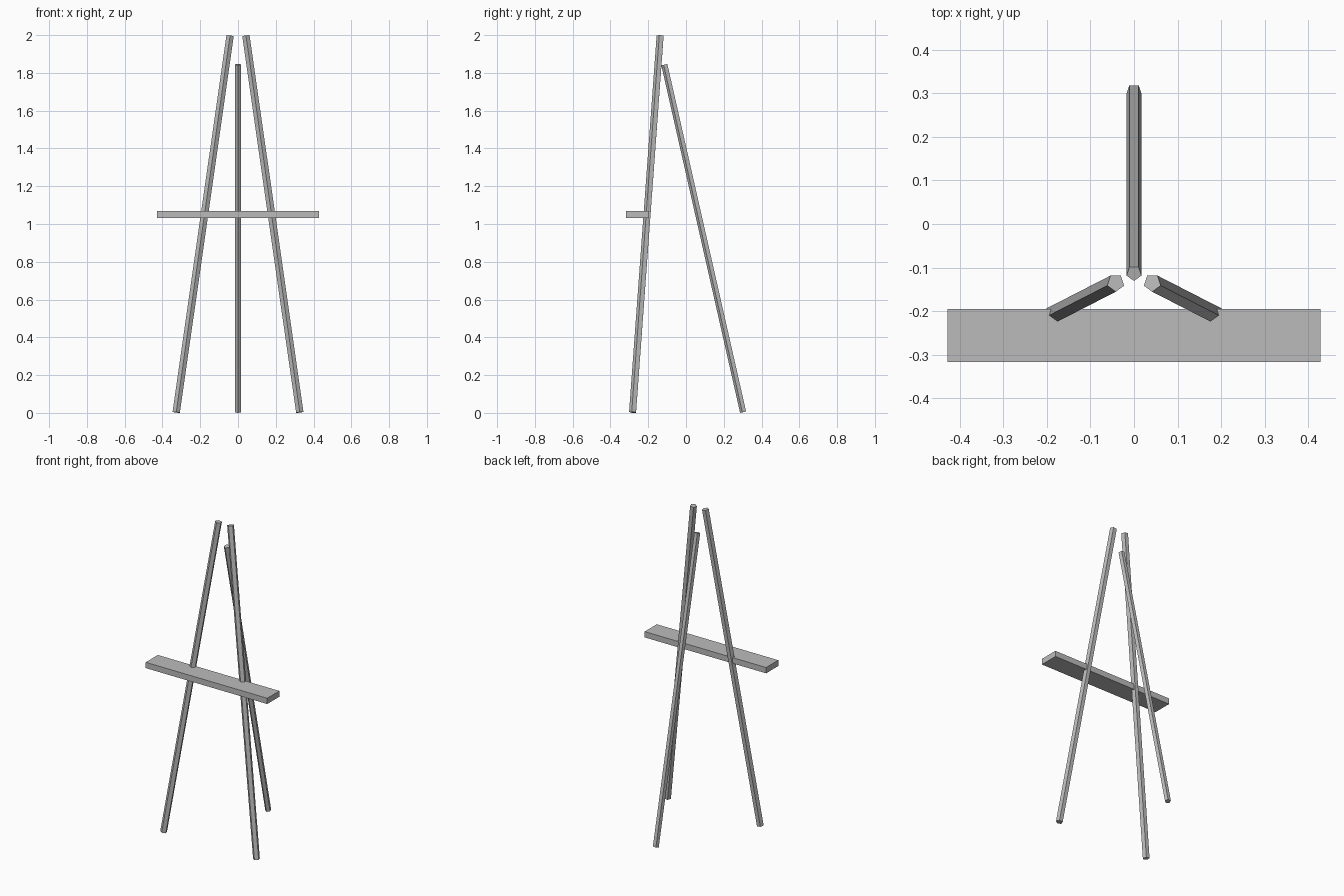
import bpy
import bmesh
from math import pi
from mathutils import Matrix, Vector

cube = bpy.data.objects.get("Cube")
if cube:
    bpy.data.objects.remove(cube, do_unlink=True)

# Single plain grey
grey = bpy.data.materials.new("grey")
grey.use_nodes = True
colour = (0.5, 0.5, 0.5, 1)
grey.diffuse_color = colour
grey.node_tree.nodes["Principled BSDF"].inputs["Base Color"].default_value = colour


def add_object(name, bm):
    mesh = bpy.data.meshes.new(name)
    bm.to_mesh(mesh)
    bm.free()
    mesh.materials.append(grey)
    obj = bpy.data.objects.new(name, mesh)
    bpy.context.collection.objects.link(obj)
    return obj


def add_leg(name, foot, top, radius):
    """Five-sided pole from foot to top, one corner edge facing the front."""
    foot, top = Vector(foot), Vector(top)
    axis = top - foot
    tilt = Vector((0, 0, 1)).rotation_difference(axis).to_matrix().to_4x4()
    bm = bmesh.new()
    bmesh.ops.create_cone(bm, cap_ends=True, segments=5, radius1=radius,
                          radius2=radius, depth=axis.length)
    # Turn the first corner towards -y whatever its starting angle
    corner = bm.verts[:][0].co
    turn = Vector((0, -1)).angle_signed(corner.xy)
    bmesh.ops.transform(bm, verts=bm.verts, matrix=Matrix.Translation((foot + top) / 2)
                        @ tilt @ Matrix.Rotation(turn, 4, "Z"))
    return add_object(name, bm)


# Front legs lean together, back leg props them up
for side, name in ((1, "front_leg_left"), (-1, "front_leg_right")):
    add_leg(name, (side * 0.327, -0.281, 0.003), (side * 0.042, -0.135, 1.997), 0.0205)
add_leg("back_leg", (0, 0.304, 0.004), (0, -0.113, 1.844), 0.018)

# Shelf plank
bm = bmesh.new()
bmesh.ops.create_cube(bm, size=1)
bmesh.ops.scale(bm, verts=bm.verts, vec=(0.856, 0.122, 0.037))
bmesh.ops.translate(bm, verts=bm.verts, vec=(0, -0.256, 1.05))
add_object("shelf", bm)
